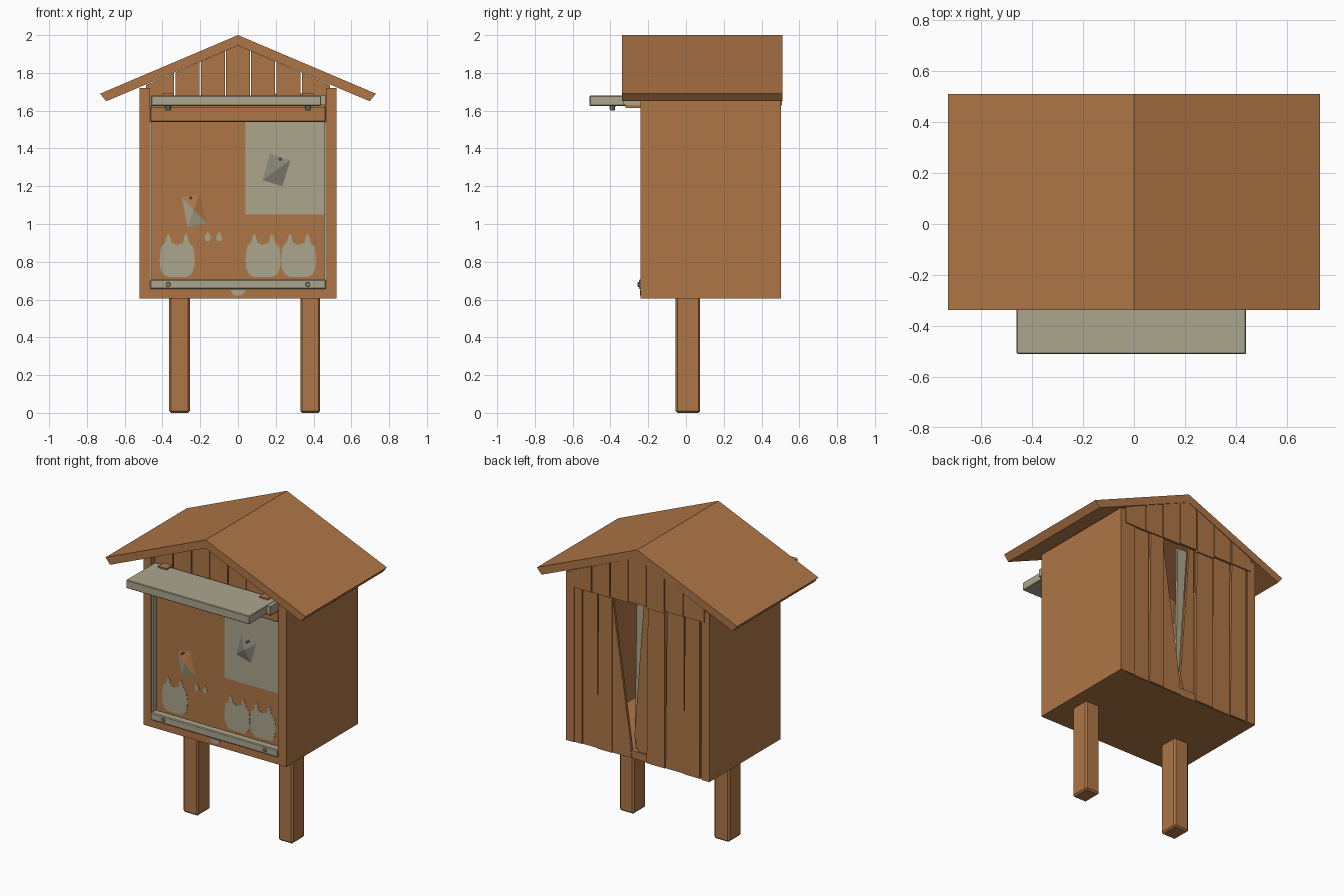
import bpy, bmesh, random
from mathutils import Vector

random.seed(4)
if "Cube" in bpy.data.objects:
    bpy.data.objects.remove(bpy.data.objects["Cube"])


def material(name, rgb):
    m = bpy.data.materials.new(name)
    m.use_nodes = True
    m.diffuse_color = (*rgb, 1)
    m.node_tree.nodes["Principled BSDF"].inputs["Base Color"].default_value = (*rgb, 1)
    return m


WOOD = material("warm wood", (0.43, 0.18, 0.062))
GREY = material("weathered grey", (0.41, 0.38, 0.27))
METAL = material("dull metal", (0.25, 0.24, 0.19))


def finish(name, bm, *mats):
    bmesh.ops.recalc_face_normals(bm, faces=bm.faces)
    mesh = bpy.data.meshes.new(name)
    bm.to_mesh(mesh)
    bm.free()
    for m in mats:
        mesh.materials.append(m)
    ob = bpy.data.objects.new(name, mesh)
    bpy.context.collection.objects.link(ob)
    return ob


def prism(name, outline, y0, y1, mat):
    """Extrude an x-z outline from y0 to y1."""
    bm = bmesh.new()
    face = bm.faces.new([bm.verts.new((x, y0, z)) for x, z in outline])
    ext = bmesh.ops.extrude_face_region(bm, geom=[face])["geom"]
    move = [v for v in ext if isinstance(v, bmesh.types.BMVert)]
    bmesh.ops.translate(bm, verts=move, vec=(0, y1 - y0, 0))
    return finish(name, bm, mat)


def box(name, x0, x1, y0, y1, z0, z1, mat, bevel=0):
    ob = prism(name, [(x0, z0), (x1, z0), (x1, z1), (x0, z1)], y0, y1, mat)
    if bevel:
        mod = ob.modifiers.new("Bevel", "BEVEL")
        mod.width, mod.segments = bevel, 1
    return ob


def bolt(name, centre, radius, length, axis):
    bm = bmesh.new()
    bmesh.ops.create_cone(bm, cap_ends=True, segments=10, radius1=radius,
                          radius2=radius * 0.8, depth=length)
    turn = Vector((0, 0, 1)).rotation_difference(Vector(axis)).to_matrix()
    bmesh.ops.rotate(bm, verts=bm.verts, matrix=turn)
    bmesh.ops.translate(bm, verts=bm.verts, vec=centre)
    return finish(name, bm, METAL)


def under_roof(x):
    return 1.945 - 0.43 * abs(x)


# Legs
box("right_leg", -0.365, -0.255, -0.055, 0.075, 0, 0.63, WOOD, 0.01)
box("left_leg", 0.33, 0.435, -0.055, 0.075, 0, 0.63, WOOD, 0.01)

# Cabinet shell
box("floor", -0.47, 0.47, -0.24, 0.49, 0.605, 0.655, WOOD)
for side, s in (("right", -1), ("left", 1)):
    a, b = sorted((s * 0.465, s * 0.522))
    box(side + "_wall", a, b, -0.24, 0.503, 0.605, 1.72, WOOD)
    a, b = sorted((s * 0.455, s * 0.466))
    box(side + "_grey_strip", a, b, -0.235, -0.195, 0.655, 1.54, GREY)
box("top_beam", -0.465, 0.465, -0.24, -0.19, 1.54, 1.625, WOOD, 0.005)
box("bottom_rail", -0.465, 0.465, -0.25, -0.2, 0.655, 0.705, GREY, 0.005)

# Roof as one thick chevron
prism("roof", [(0, 2), (0.73, 1.69), (0.697, 1.65), (0, 1.945),
               (-0.697, 1.65), (-0.73, 1.69)], -0.338, 0.51, WOOD)

# Front and back gable planks, cut to the roof slope
edges = [-0.49, -0.335, -0.2, -0.066, 0.066, 0.2, 0.335, 0.49]
for label, y, base in (("front", -0.2, 1.6), ("back", 0.492, 1.64)):
    for i, (a, b) in enumerate(zip(edges, edges[1:])):
        a, b = a + 0.003, b - 0.003
        low = base + random.uniform(-0.015, 0.015)
        top = [(b, under_roof(b))] + ([(0, under_roof(0))] if a < 0 < b else [])
        prism(f"{label}_gable_plank_{i}", [(a, low), (b, low), *top, (a, under_roof(a))],
              y, y + 0.016, WOOD)

# Lower back planks, leaving a gap for the broken ones
back = [-0.522, -0.45, -0.33, -0.195, -0.06, 0.19, 0.3, 0.41, 0.522]
for i, (a, b) in enumerate(zip(back, back[1:])):
    if a == -0.06:
        continue
    j = random.uniform(0, 0.012)
    y = 0.476 + 0.006 * (i % 2)
    prism(f"back_plank_{i}", [(a, 0.607), (b - 0.003, 0.607), (b - 0.003 - j, 1.69), (a, 1.69)],
          y, y + 0.018, WOOD)
prism("broken_plank_left", [(0.19, 0.607), (0.05, 0.607), (0.06, 0.72), (0.19, 1.62)],
      0.476, 0.494, WOOD)
prism("broken_plank_right", [(-0.06, 0.607), (0.0, 0.607), (0.04, 0.75), (-0.03, 1.66), (-0.06, 1.66)],
      0.465, 0.48, WOOD)
prism("broken_plank_edge", [(0.04, 0.66), (0.055, 0.66), (0.04, 1.64), (-0.03, 1.64)],
      0.44, 0.455, GREY)

# Notice panel with a large sheet, showing on both faces
box("notice_panel", -0.465, 0.465, -0.198, -0.192, 0.65, 1.56, WOOD)
box("large_sheet", 0.04, 0.465, -0.2, -0.1905, 1.05, 1.54, GREY)

# Eared silhouettes and small drops
half = [(0, 0.89), (0.03, 0.9), (0.038, 0.935), (0.046, 0.95), (0.055, 0.935), (0.064, 0.9),
        (0.085, 0.88), (0.093, 0.82), (0.09, 0.77), (0.075, 0.735), (0.05, 0.72)]
shape = half + [(-x, z) for x, z in reversed(half[1:])]
for i, cx in enumerate((-0.322, 0.133, 0.321)):
    prism(f"eared_silhouette_{i}", [(cx + x, z) for x, z in shape], -0.2, -0.1905, GREY)
drop = [(0, 0.03), (0.01, 0.012), (0.017, 0), (0.012, -0.017), (0, -0.024),
        (-0.012, -0.017), (-0.017, 0), (-0.01, 0.012)]
for i, cx in enumerate((-0.16, -0.1)):
    prism(f"drop_{i}", [(cx + x, 0.93 + z) for x, z in drop], -0.2, -0.1905, GREY)
prism("sill_mark", [(-0.04, 0.65), (-0.03, 0.63), (-0.015, 0.621), (0.015, 0.621),
                    (0.03, 0.63), (0.04, 0.65)], -0.244, -0.239, GREY)

# Pinned cards, each a shallow four-sided peak
cards = {
    "upper_card": [(0.17, 1.372), (0.277, 1.337), (0.235, 1.2), (0.13, 1.232)],
    "lower_card": [(-0.297, 1.142), (-0.205, 1.16), (-0.165, 1.005), (-0.267, 0.98)],
}
for name, corners in cards.items():
    bm = bmesh.new()
    ring = [bm.verts.new((x, -0.204, z)) for x, z in corners]
    mid = sum((v.co for v in ring), Vector()) / 4
    tip = bm.verts.new(mid + Vector((0, -0.022, 0)))
    bm.faces.new(ring)
    for i in range(4):
        f = bm.faces.new((ring[i], ring[(i + 1) % 4], tip))
        f.material_index = 1 if name == "lower_card" and i in (0, 1) else 0
    finish(name, bm, METAL if name == "upper_card" else GREY, WOOD)
    pin = (ring_top := (Vector((corners[0][0], 0, corners[0][1]))
                        + Vector((corners[1][0], 0, corners[1][1]))) / 2)
    bolt(name + "_pin", (pin.x, -0.215, pin.z - 0.012), 0.007, 0.04, (0, -1, 0))

# Raised cover with hinges and bolts
box("raised_cover", -0.46, 0.44, -0.51, -0.21, 1.625, 1.68, GREY, 0.004)
box("cover_end_strip", 0.44, 0.464, -0.33, -0.21, 1.63, 1.68, GREY)
box("cover_lower_edge", -0.46, 0.46, -0.32, -0.22, 1.615, 1.63, WOOD)
for side, x in (("right", -0.37), ("left", 0.37)):
    box(side + "_hinge", x - 0.03, x + 0.03, -0.26, -0.19, 1.675, 1.69, WOOD)
    bolt(side + "_cover_bolt", (x, -0.39, 1.614), 0.017, 0.024, (0, 0, -1))
    bolt(side + "_rail_bolt", (x, -0.252, 0.68), 0.014, 0.012, (0, -1, 0))
